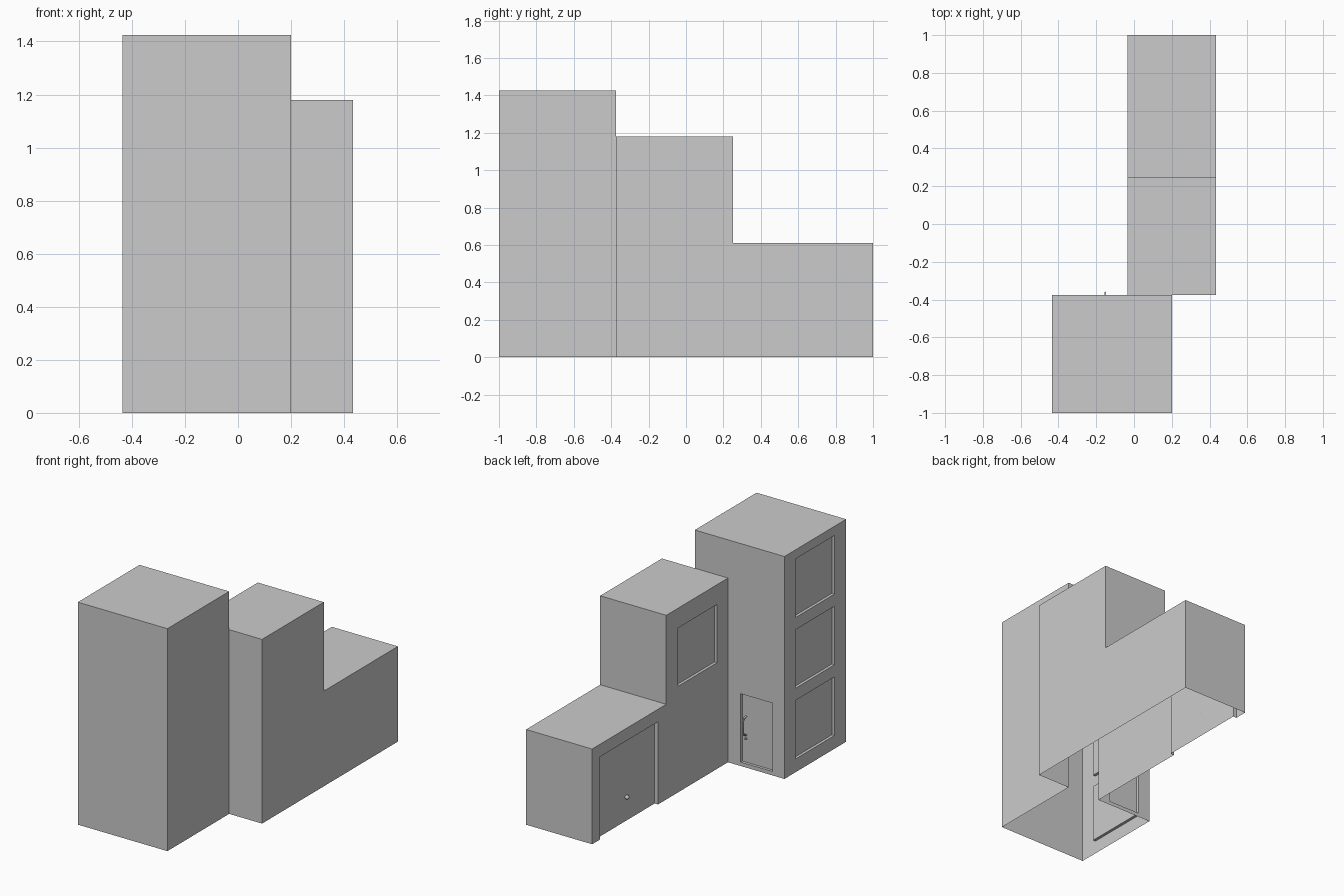
import bpy, bmesh
from mathutils import Matrix, Vector

if "Cube" in bpy.data.objects:
    bpy.data.objects.remove(bpy.data.objects["Cube"])

def new_object(name, bm):
    bmesh.ops.recalc_face_normals(bm, faces=bm.faces)
    mesh = bpy.data.meshes.new(name)
    bm.to_mesh(mesh)
    bm.free()
    ob = bpy.data.objects.new(name, mesh)
    bpy.context.collection.objects.link(ob)
    return ob

def add_box(bm, lo, hi):
    lo, hi = Vector(lo), Vector(hi)
    bmesh.ops.create_cube(bm, size=1, matrix=Matrix.Translation((lo + hi) / 2)
                          @ Matrix.Diagonal((*(hi - lo), 1)))

def boolean(ob, other, operation):
    mod = ob.modifiers.new("boolean", 'BOOLEAN')
    mod.operation, mod.solver, mod.object = operation, 'EXACT', other
    bpy.context.view_layer.objects.active = ob
    bpy.ops.object.modifier_apply(modifier=mod.name)
    bpy.data.objects.remove(other, do_unlink=True)

TOWER_X, TOWER_BACK, WING_X = -0.435, -0.375, -0.035
DEPTH = 0.018

# Tall tower at the front
bm = bmesh.new()
add_box(bm, (TOWER_X, -1, 0), (0.20, TOWER_BACK, 1.425))
building = new_object("building_shell", bm)

# Stepped rear wing: side profile pushed along x
bm = bmesh.new()
profile = [(TOWER_BACK, 0), (1, 0), (1, 0.61), (0.25, 0.61), (0.25, 1.18), (TOWER_BACK, 1.18)]
face = bm.faces.new([bm.verts.new((WING_X, y, z)) for y, z in profile])
side = bmesh.ops.extrude_face_region(bm, geom=[face])["geom"]
bmesh.ops.translate(bm, vec=(0.433 - WING_X, 0, 0),
                    verts=[v for v in side if isinstance(v, bmesh.types.BMVert)])
boolean(building, new_object("wing", bm), 'UNION')

# Recesses: left-side windows, garage opening, entrance door
bm = bmesh.new()
def left_recess(x, y0, y1, z0, z1, depth=DEPTH):
    add_box(bm, (x - 0.05, y0, z0), (x + depth, y1, z1))
for i in range(3):
    z = 0.085 + 0.453 * i
    left_recess(TOWER_X, -0.88, -0.486, z, z + 0.375)
left_recess(WING_X, -0.264, 0.13, 0.68, 1.053)
left_recess(WING_X, 0.333, 0.918, -0.1, 0.53, 0.024)
add_box(bm, (-0.35, TOWER_BACK - DEPTH, 0.025), (-0.125, TOWER_BACK + 0.05, 0.463))
boolean(building, new_object("recess_cutter", bm), 'DIFFERENCE')

# The shell is open underneath
bm = bmesh.new()
bm.from_mesh(building.data)
floor = [f for f in bm.faces if all(abs(v.co.z) < 1e-4 for v in f.verts)]
bmesh.ops.delete(bm, geom=floor, context='FACES')
bm.to_mesh(building.data)
bm.free()

# Garage door knob
bm = bmesh.new()
bmesh.ops.create_uvsphere(bm, u_segments=16, v_segments=10, radius=0.013,
                          matrix=Matrix.Translation((WING_X + 0.013, 0.627, 0.155)))
knob = new_object("garage_knob", bm)
knob.data.shade_smooth()

# Entrance pull handle, bowed out from the door
curve = bpy.data.curves.new("door_handle", 'CURVE')
curve.dimensions, curve.bevel_depth, curve.bevel_resolution = '3D', 0.005, 2
curve.use_fill_caps = True
path = curve.splines.new('POLY')
door_y = TOWER_BACK - DEPTH
points = [(0, 0.20), (0.022, 0.205), (0.03, 0.22), (0.03, 0.30), (0.022, 0.315), (0, 0.32)]
path.points.add(len(points) - 1)
for p, (out, z) in zip(path.points, points):
    p.co = (-0.152, door_y + out, z, 1)
bpy.context.collection.objects.link(bpy.data.objects.new("door_handle", curve))

# Lock below the handle
bm = bmesh.new()
bmesh.ops.create_cone(bm, cap_ends=True, segments=16, radius1=0.007, radius2=0.007, depth=0.012,
                      matrix=Matrix.Translation((-0.152, door_y + 0.005, 0.178))
                      @ Matrix.Rotation(1.5708, 4, 'X'))
new_object("door_lock", bm)
